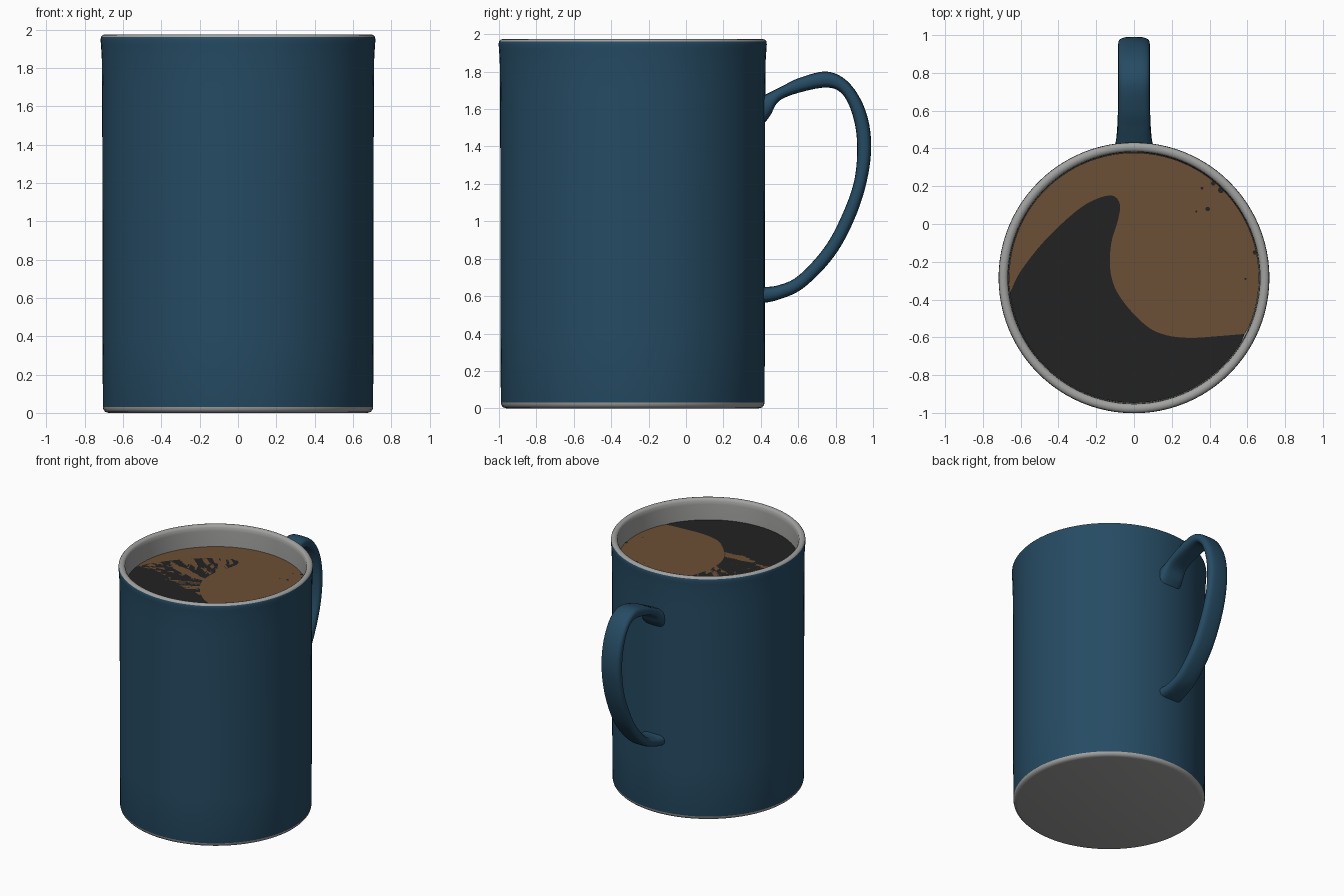
import bpy, bmesh, math
from mathutils import Vector

if "Cube" in bpy.data.objects:
    bpy.data.objects.remove(bpy.data.objects["Cube"])

CY = -0.285          # mug axis position in y
LIQ_Z, LIQ_R = 1.805, 0.662


def material(name, rgb):
    m = bpy.data.materials.new(name)
    m.diffuse_color = (*rgb, 1)
    m.use_nodes = True
    m.node_tree.nodes["Principled BSDF"].inputs["Base Color"].default_value = m.diffuse_color
    return m


blue = material("blue glaze", (0.019, 0.070, 0.125))
grey = material("pale grey ceramic", (0.36, 0.36, 0.355))
brown = material("milky brown", (0.150, 0.080, 0.037))
dark = material("dark coffee", (0.016, 0.016, 0.016))


def make(name, bm, mats, smooth=True):
    me = bpy.data.meshes.new(name)
    bm.to_mesh(me)
    bm.free()
    ob = bpy.data.objects.new(name, me)
    bpy.context.collection.objects.link(ob)
    for m in mats:
        me.materials.append(m)
    if smooth:
        bpy.ops.object.select_all(action='DESELECT')
        ob.select_set(True)
        bpy.context.view_layer.objects.active = ob
        bpy.ops.object.shade_smooth_by_angle(angle=math.radians(40))
    return ob


def spline(pts, steps):
    """Catmull-Rom through points of any dimension."""
    pts = [Vector(p) for p in pts]
    ext = [2 * pts[0] - pts[1]] + pts + [2 * pts[-1] - pts[-2]]
    out = []
    for i in range(1, len(ext) - 2):
        a, b, c, d = ext[i - 1:i + 3]
        for k in range(steps):
            t = k / steps
            out.append(0.5 * (2 * b + (c - a) * t + (2 * a - 5 * b + 4 * c - d) * t * t
                              + (3 * b - a - 3 * c + d) * t ** 3))
    return out + [pts[-1]]


# Mug body: lathed profile from the base, up the outside, over the rim, down the inside
profile = [(0.675, 0.0), (0.692, 0.005), (0.702, 0.016), (0.705, 0.03),
           (0.707, 0.4), (0.707, 1.0), (0.709, 1.7), (0.711, 1.86), (0.715, 1.92), (0.717, 1.945),
           (0.715, 1.962), (0.706, 1.972), (0.692, 1.975), (0.677, 1.971), (0.668, 1.96),
           (0.665, 1.93), (0.663, 1.7), (0.66, 0.12), (0.62, 0.07)]
SEG = 96
bm = bmesh.new()
rings = []
for r, z in profile:
    rings.append([bm.verts.new((r * math.cos(2 * math.pi * i / SEG),
                                CY + r * math.sin(2 * math.pi * i / SEG), z)) for i in range(SEG)])
for k in range(len(rings) - 1):
    for i in range(SEG):
        j = (i + 1) % SEG
        f = bm.faces.new((rings[k][i], rings[k][j], rings[k + 1][j], rings[k + 1][i]))
        f.material_index = 0 if 3 <= k <= 9 else 1   # blue outside wall only
for ring in (rings[0][::-1], rings[-1]):             # underside and inner floor
    bm.faces.new(ring).material_index = 1
make("mug_body", bm, [blue, grey])

# Handle: paired outer and inner side points (y, z, y, z, half width)
pairs = [(0.40, 1.665, 0.40, 1.50, 0.105), (0.44, 1.685, 0.45, 1.565, 0.095),
         (0.51, 1.72, 0.50, 1.645, 0.086), (0.61, 1.768, 0.62, 1.692, 0.084),
         (0.755, 1.80, 0.76, 1.715, 0.084), (0.87, 1.742, 0.84, 1.675, 0.084),
         (0.957, 1.60, 0.893, 1.56, 0.084), (0.99, 1.42, 0.915, 1.41, 0.084),
         (0.968, 1.22, 0.90, 1.22, 0.084), (0.90, 1.01, 0.835, 1.035, 0.084),
         (0.79, 0.81, 0.74, 0.86, 0.084), (0.63, 0.645, 0.60, 0.708, 0.085),
         (0.50, 0.583, 0.49, 0.657, 0.09), (0.40, 0.56, 0.40, 0.648, 0.10)]
bm = bmesh.new()
N = 20
prev = None
for oy, oz, iy, iz, w in spline(pairs, 6):
    ring = []
    for i in range(N):
        a = 2 * math.pi * i / N
        c, s = math.cos(a), math.sin(a)
        u = math.copysign(abs(c) ** 0.55, c) * w                 # rounded-box section
        t = 0.5 + 0.5 * math.copysign(abs(s) ** 0.75, s)
        ring.append(bm.verts.new((u, iy + (oy - iy) * t, iz + (oz - iz) * t)))
    if prev:
        for i in range(N):
            j = (i + 1) % N
            bm.faces.new((prev[i], prev[j], ring[j], ring[i]))
    else:
        bm.faces.new(ring)
    prev = ring
bm.faces.new(prev[::-1])
bmesh.ops.recalc_face_normals(bm, faces=bm.faces[:])
make("handle", bm, [blue])

# Drink surface: a disc split by a swirl line into dark coffee and milky brown
swirl = [(-0.657, -0.365), (-0.60, -0.25), (-0.47, -0.085), (-0.31, 0.065), (-0.205, 0.13),
         (-0.115, 0.15), (-0.075, 0.105), (-0.085, 0.02), (-0.122, -0.11), (-0.122, -0.27),
         (-0.065, -0.40), (0.06, -0.535), (0.165, -0.587), (0.295, -0.603), (0.455, -0.593),
         (0.585, -0.582)]
line = spline(swirl, 4)
a0 = math.atan2(line[0].y - CY, line[0].x) % (2 * math.pi)       # left end
a1 = math.atan2(line[-1].y - CY, line[-1].x) % (2 * math.pi)     # right end
bm = bmesh.new()


def rim_arc(start, end, n):
    return [bm.verts.new((LIQ_R * math.cos(start + (end - start) * k / n),
                          CY + LIQ_R * math.sin(start + (end - start) * k / n), LIQ_Z))
            for k in range(1, n)]


mid = [bm.verts.new((p.x, p.y, LIQ_Z)) for p in line]
bm.faces.new(mid[::-1] + rim_arc(a0, a1, 40)).material_index = 1
bm.faces.new(mid + rim_arc(a1 - 2 * math.pi, a0, 56)).material_index = 0
bmesh.ops.triangulate(bm, faces=bm.faces[:])
make("drink_surface", bm, [brown, dark], smooth=False)

# Small dark flecks floating near the edge
bm = bmesh.new()
for x, y, r in [(0.42, 0.215, 0.013), (0.46, 0.18, 0.017), (0.39, 0.08, 0.013), (0.36, 0.19, 0.008),
                (0.33, 0.065, 0.006), (0.64, -0.15, 0.012), (0.59, -0.29, 0.006)]:
    vs = [bm.verts.new((x + r * math.cos(k * math.pi / 3), y + r * math.sin(k * math.pi / 3),
                        LIQ_Z + 0.003)) for k in range(6)]
    bm.faces.new(vs)
make("coffee_flecks", bm, [dark], smooth=False)
